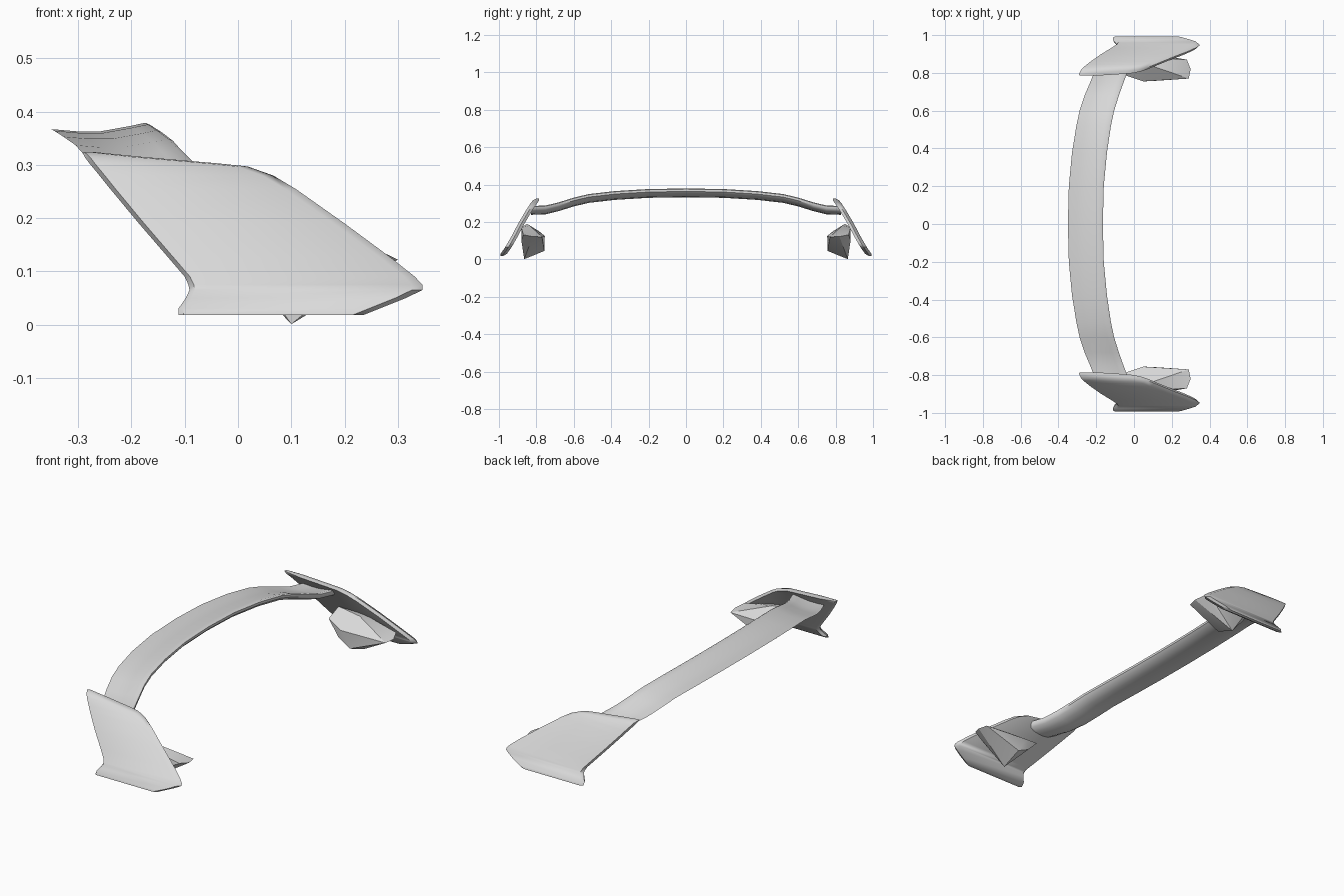
import bpy, bmesh, math

cube = bpy.data.objects.get("Cube")
if cube:
    bpy.data.objects.remove(cube)

paint = bpy.data.materials.new("light_grey")
paint.use_nodes = True
GREY = (0.7, 0.7, 0.7, 1)
paint.diffuse_color = GREY
paint.node_tree.nodes["Principled BSDF"].inputs["Base Color"].default_value = GREY


def finish(name, bm, angle):
    bmesh.ops.recalc_face_normals(bm, faces=bm.faces)
    mesh = bpy.data.meshes.new(name)
    bm.to_mesh(mesh)
    bm.free()
    mesh.materials.append(paint)
    ob = bpy.data.objects.new(name, mesh)
    bpy.context.collection.objects.link(ob)
    bpy.ops.object.select_all(action='DESELECT')
    ob.select_set(True)
    bpy.context.view_layer.objects.active = ob
    bpy.ops.object.shade_smooth_by_angle(angle=math.radians(angle))
    return ob


def loft(name, rings, angle):
    bm = bmesh.new()
    loops = [[bm.verts.new(p) for p in ring] for ring in rings]
    for a, b in zip(loops, loops[1:]):
        for i in range(len(a)):
            j = (i + 1) % len(a)
            bm.faces.new((a[i], a[j], b[j], b[i]))
    bm.faces.new(loops[0])
    bm.faces.new(loops[-1])
    return finish(name, bm, angle)


# Wing: section as (chord fraction, height below the crest), swept over stations
section = [(0, -.012), (.25, -.016), (.5, -.016), (.8, -.006), (.95, 0), (1, -.004),
           (1, -.016), (.93, -.03), (.75, -.042), (.5, -.047), (.3, -.042), (.12, -.026)]
# station: y, trailing x, leading x, crest z
half = [(0, -.35, -.165, .379), (.2, -.345, -.16, .376), (.38, -.328, -.143, .365),
        (.52, -.305, -.122, .349), (.6, -.288, -.105, .33), (.68, -.262, -.08, .305),
        (.75, -.232, -.055, .288), (.83, -.2, -.025, .285)]
stations = [(-y, a, b, z) for y, a, b, z in half[:0:-1]] + half
loft("wing", [[(a + (b - a) * t, y, z + d) for t, d in section]
              for y, a, b, z in stations], 40)

# End plates: rows as z, rear x, front x, y of the mid surface
rows = [(.018, -.112, .235, .985), (.03, -.112, .265, .974), (.05, -.098, .315, .96),
        (.065, -.091, .346, .95), (.075, -.093, .346, .944), (.09, -.1, .332, .935),
        (.125, -.13, .288, .915), (.19, -.186, .2, .881), (.255, -.24, .108, .843),
        (.28, -.26, .066, .827), (.297, -.274, .018, .816), (.303, -.279, -.04, .811),
        (.315, -.288, -.18, .802), (.324, -.292, -.27, .793)]


def plate_ring(z, rear, front, y, side):
    t = .008 if z < .02 or z > .32 else .017
    e = min(.02, (front - rear) / 3)
    ring = [(rear, 0), (rear + e / 2, t), (front - e, t),
            (front, 0), (front - e, -t), (rear + e / 2, -t)]
    return [(x, side * min(y + d, 1), z) for x, d in ring]


# Mounting feet: faceted wedges on the inner side of each plate
foot = [(.1, .865, .001), (.1, .757, .045), (.29, .77, .12), (.3, .82, .122),
        (.28, .87, .132), (.22, .88, .1), (-.04, .785, .15), (-.03, .85, .19),
        (.05, .755, .125), (.1, .835, .18), (.1, .88, .17), (.03, .765, .08)]

for side, label in ((1, "back"), (-1, "front")):
    loft(label + "_end_plate", [plate_ring(*r, side) for r in rows], 50)
    bm = bmesh.new()
    for x, y, z in foot:
        bm.verts.new((x, y * side, z))
    hull = bmesh.ops.convex_hull(bm, input=bm.verts)
    loose = [v for v in bm.verts if not v.link_faces]
    bmesh.ops.delete(bm, geom=loose, context='VERTS')
    finish(label + "_foot", bm, 25)
